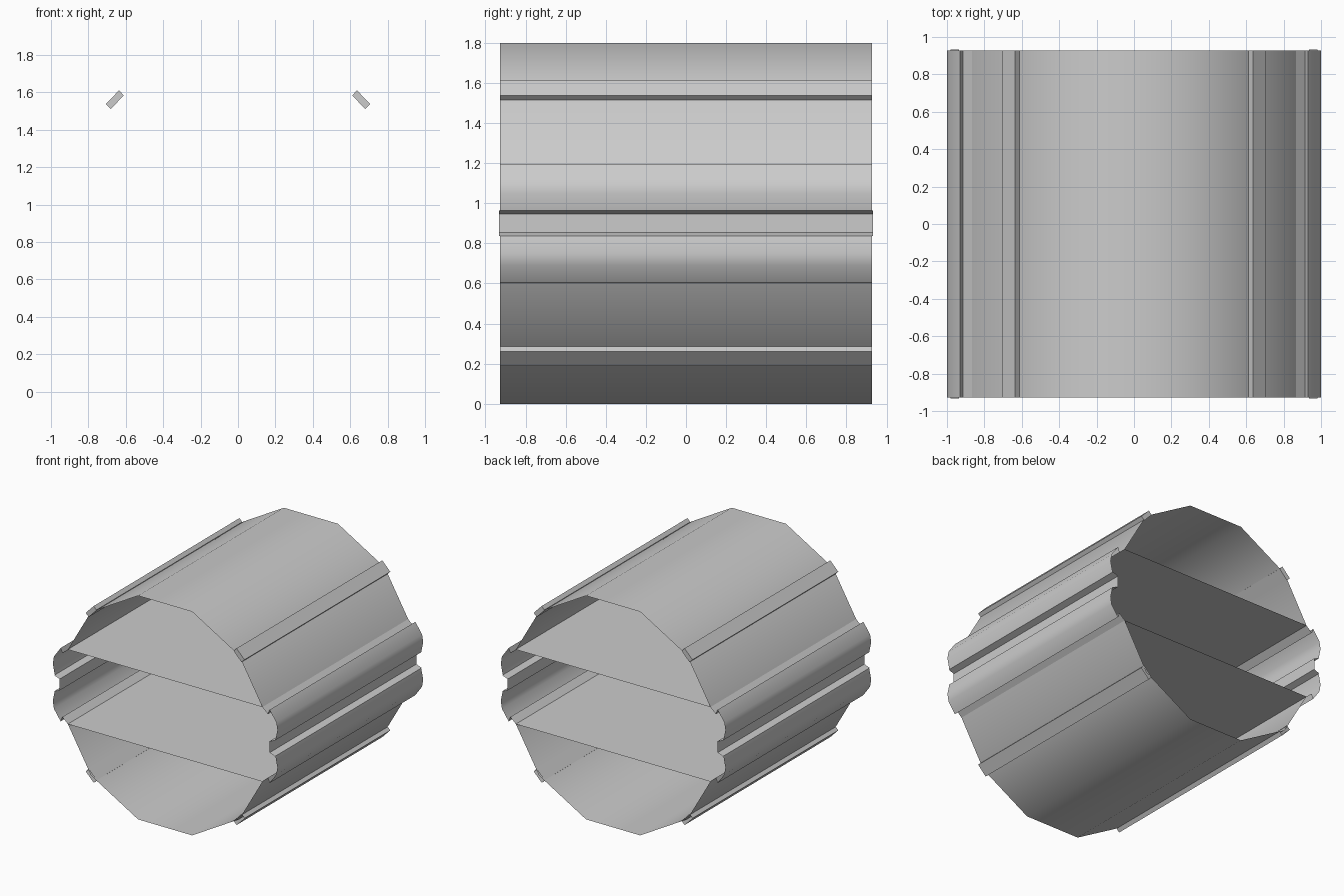
import bpy, bmesh, math

if "Cube" in bpy.data.objects:
    bpy.data.objects.remove(bpy.data.objects["Cube"])

MID = 0.9      # height of the drum axis
HALF = 0.927   # half length along y


def extrude(name, pts, half=HALF, closed=False, caps=False, angle=35):
    """Sweep an (x, z) profile along y; z is relative to the drum axis."""
    bm = bmesh.new()
    front = [bm.verts.new((x, -half, MID + z)) for x, z in pts]
    back = [bm.verts.new((x, half, MID + z)) for x, z in pts]
    n = len(pts)
    for i in range(n if closed else n - 1):
        j = (i + 1) % n
        bm.faces.new((front[i], front[j], back[j], back[i]))
    if caps:
        bm.faces.new(front[::-1])
        bm.faces.new(back)
    bmesh.ops.recalc_face_normals(bm, faces=bm.faces[:])
    # open strips should face away from the axis
    if not closed:
        total = sum(f.normal.x * f.calc_center_median().x * f.calc_area() for f in bm.faces)
        if total < 0:
            bmesh.ops.reverse_faces(bm, faces=bm.faces[:])
    mesh = bpy.data.meshes.new(name)
    bm.to_mesh(mesh)
    bm.free()
    mesh.shade_smooth()
    mesh.set_sharp_from_angle(angle=math.radians(angle))
    obj = bpy.data.objects.new(name, mesh)
    bpy.context.collection.objects.link(obj)
    return obj


def flip(pts, sx, sz):
    return [(x * sx, z * sz) for x, z in pts]


# Dodecagon arc cut off by a flat plate; the ends stay open
shell = [(0.866, 0.3), (0.659, 0.659), (0.241, 0.9),
         (-0.241, 0.9), (-0.659, 0.659), (-0.866, 0.3)]
# Side lobe with a small notch where it meets the shell
lobe = [(0.866, 0.3), (0.915, 0.256), (0.93, 0.295),
        (0.99, 0.21), (1.0, 0.15), (0.982, 0.064)]
# Groove between the two lobes on each side
groove = [(0.982, 0.064), (0.935, 0.046), (0.935, -0.046), (0.982, -0.064)]
# Flat rib lying along the tangent of the shell corner
rib = [(0.611, 0.684), (0.636, 0.711), (0.707, 0.638), (0.680, 0.611)]

for vert, sz in (("upper", 1), ("lower", -1)):
    extrude(f"{vert}_shell", flip(shell, 1, sz), closed=True)
    for side, sx in (("right", 1), ("left", -1)):
        extrude(f"{vert}_{side}_lobe", flip(lobe, sx, sz), angle=40)
        # only the upper ribs have end faces
        extrude(f"{vert}_{side}_rib", flip(rib, sx, sz), closed=True, caps=sz > 0)

for side, sx in (("right", 1), ("left", -1)):
    extrude(f"{side}_groove", flip(groove, sx, 1), half=0.933)
